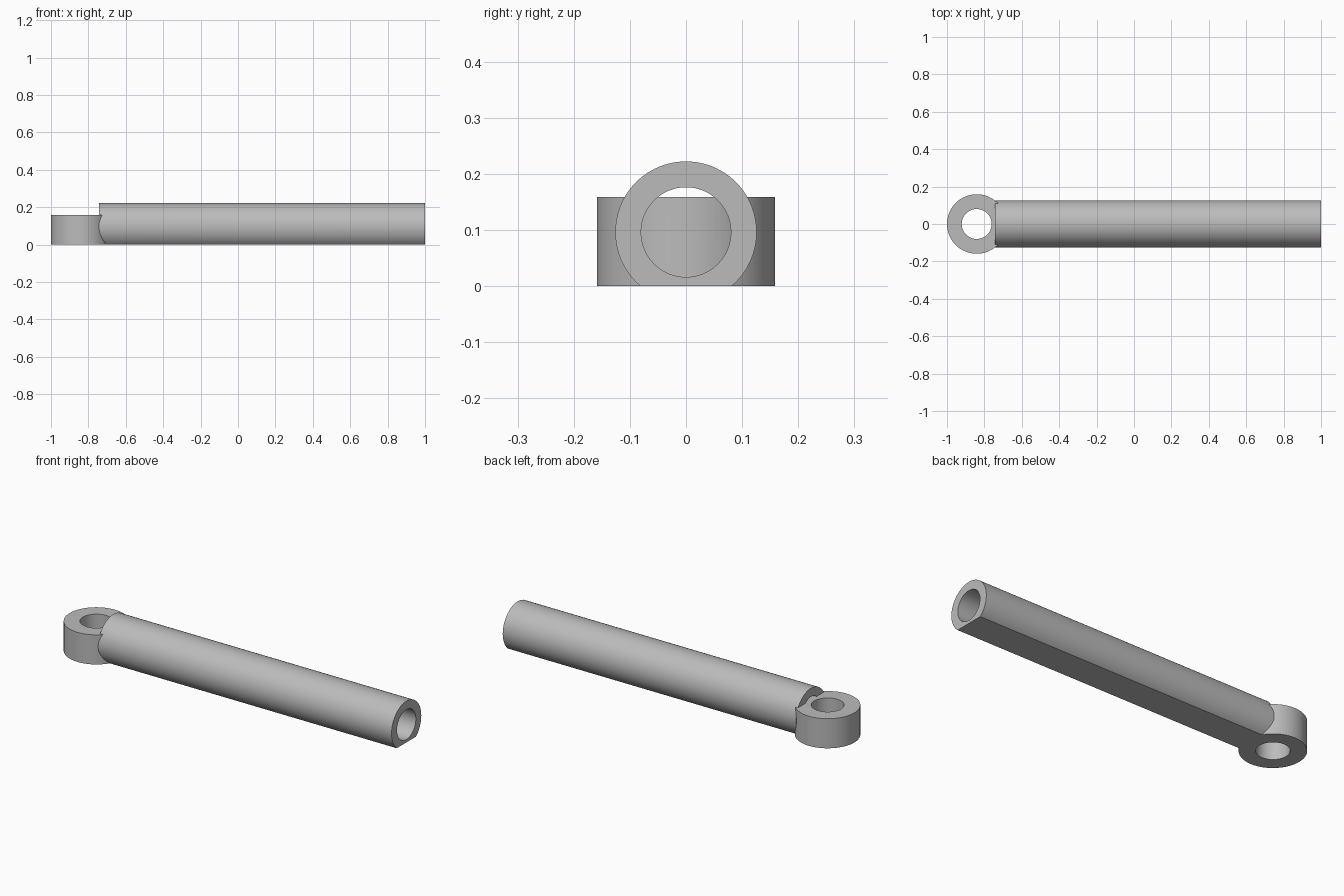
import bpy
from math import radians, pi

old = bpy.data.objects.get("Cube")
if old:
    bpy.data.objects.remove(old, do_unlink=True)

# Material
GREY = (0.5, 0.5, 0.5, 1.0)
steel = bpy.data.materials.new("plain_grey")
steel.use_nodes = True
steel.diffuse_color = GREY
steel.node_tree.nodes["Principled BSDF"].inputs["Base Color"].default_value = GREY

ROD_R, ROD_Z, BORE_R = 0.126, 0.096, 0.08
ROD_START, ROD_END = -0.742, 1.0
EYE_R, EYE_HOLE, EYE_TOP, EYE_X = 0.159, 0.08, 0.159, -0.841


def cylinder(name, radius, start, end, centre, axis):
    """Cylinder from start to end along x or z."""
    mid = (start + end) / 2
    along_x = axis == "x"
    loc = (mid, 0, centre) if along_x else (centre, 0, mid)
    bpy.ops.mesh.primitive_cylinder_add(
        vertices=96, radius=radius, depth=end - start, location=loc,
        rotation=(0, pi / 2 if along_x else 0, 0))
    obj = bpy.context.object
    obj.name = name
    obj.data.materials.append(steel)
    return obj


def combine(target, tool, operation):
    """Apply a boolean and remove the tool."""
    tool.hide_render = True
    mod = target.modifiers.new(operation.lower(), "BOOLEAN")
    mod.operation, mod.object, mod.solver = operation, tool, "EXACT"
    bpy.context.view_layer.objects.active = target
    bpy.ops.object.modifier_apply(modifier=mod.name)
    bpy.data.objects.remove(tool, do_unlink=True)


# Hollow rod
rod = cylinder("rod_with_eye", ROD_R, ROD_START, ROD_END, ROD_Z, "x")
combine(rod, cylinder("bore", BORE_R, ROD_START - 0.1, ROD_END + 0.1, ROD_Z, "x"), "DIFFERENCE")

# Eye ring at the end, left overlong below until the flat is cut
eye = cylinder("eye_ring", EYE_R, -0.1, EYE_TOP, EYE_X, "z")
combine(eye, cylinder("eye_hole", EYE_HOLE, -0.2, 0.3, EYE_X, "z"), "DIFFERENCE")
combine(rod, eye, "UNION")

# Flat underside shared by rod and eye
bpy.ops.mesh.primitive_cube_add(size=1, location=(0, 0, -0.5))
floor_cutter = bpy.context.object
floor_cutter.name = "floor_cutter"
floor_cutter.scale = (3, 1, 1)
floor_cutter.data.materials.append(steel)
bpy.context.view_layer.update()
combine(rod, floor_cutter, "DIFFERENCE")

# Smooth round walls with crisp rims
bpy.ops.object.select_all(action="DESELECT")
rod.select_set(True)
bpy.context.view_layer.objects.active = rod
bpy.ops.object.shade_smooth_by_angle(angle=radians(25))
